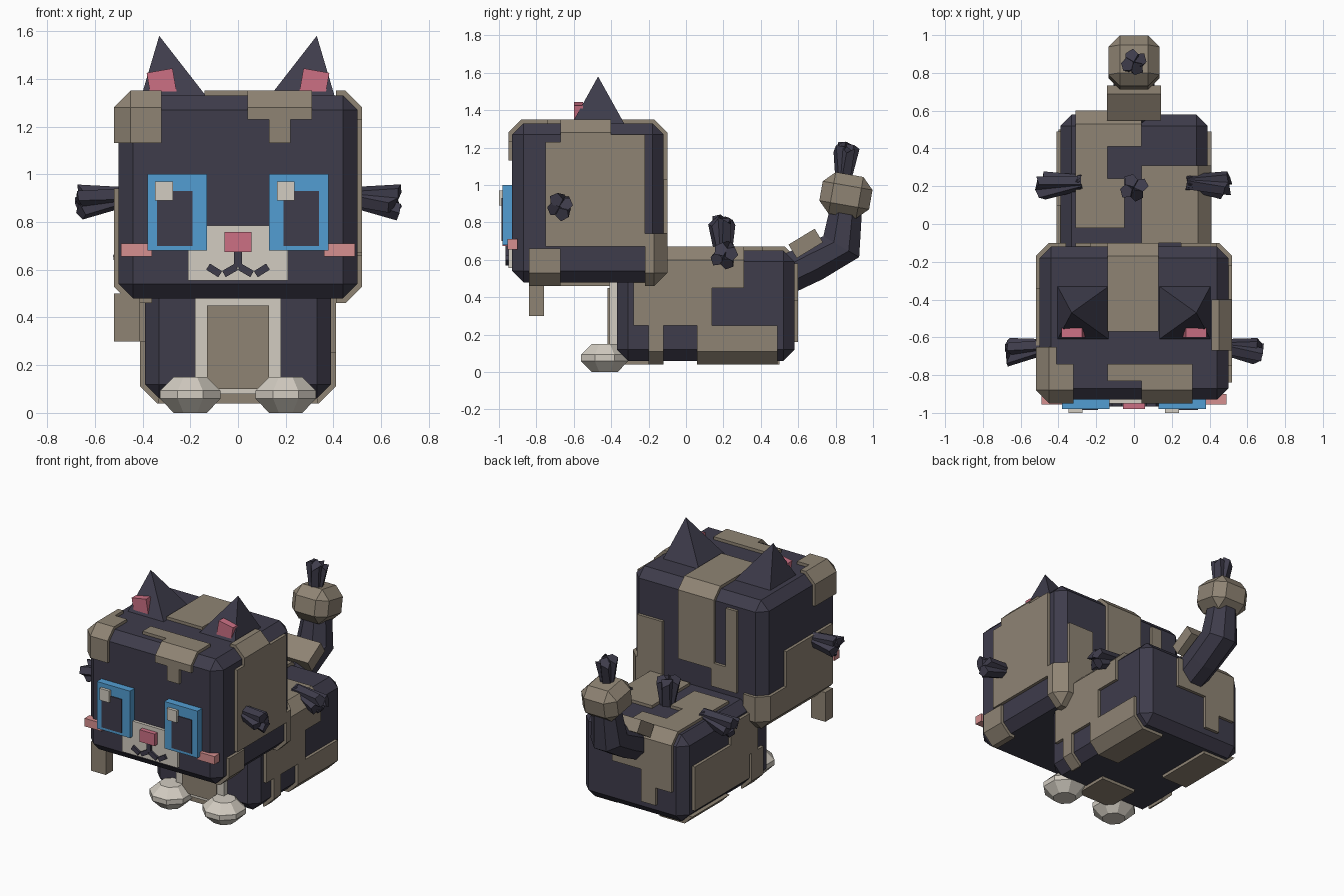
import bpy, bmesh, math, random
from mathutils import Vector, Matrix

random.seed(4)
if "Cube" in bpy.data.objects:
    bpy.data.objects.remove(bpy.data.objects["Cube"])


def material(name, rgb):
    lin = [((c / 255 + 0.055) / 1.055) ** 2.4 for c in rgb] + [1]
    m = bpy.data.materials.new(name)
    m.use_nodes = True
    m.diffuse_color = lin
    m.node_tree.nodes["Principled BSDF"].inputs["Base Color"].default_value = lin
    return m


DARK = material("charcoal fur", (62, 60, 75))
TAN = material("tan patch", (143, 132, 116))
CREAM = material("cream", (210, 204, 193))
BLUE = material("eye blue", (82, 157, 210))
PINK = material("rose pink", (204, 112, 132))
BLUSH = material("blush", (214, 144, 144))


def finish(bm, name, mat):
    bmesh.ops.recalc_face_normals(bm, faces=bm.faces)
    me = bpy.data.meshes.new(name)
    bm.to_mesh(me)
    bm.free()
    me.materials.append(mat)
    ob = bpy.data.objects.new(name, me)
    bpy.context.collection.objects.link(ob)
    return ob


def box_bm(xr, yr, zr, bevel=0):
    bm = bmesh.new()
    bmesh.ops.create_cube(bm, size=1)
    for v in bm.verts:
        v.co = Vector([(r[0] + r[1]) / 2 + c * (r[1] - r[0])
                       for c, r in zip(v.co, (xr, yr, zr))])
    if bevel:
        bmesh.ops.bevel(bm, geom=bm.edges[:], offset=bevel, segments=1, affect='EDGES')
    return bm


def box(name, mat, xr, yr, zr, bevel=0):
    return finish(box_bm(xr, yr, zr, bevel), name, mat)


def turned_box(name, mat, centre, size, axis, angle, bevel=0):
    ob = box(name, mat, *[(-s / 2, s / 2) for s in size], bevel)
    ob.data.transform(Matrix.Translation(centre) @ Matrix.Rotation(math.radians(angle), 4, axis))
    return ob


def patches(name, shell, regions):
    """Thin coat over a bevelled block, cut to box-shaped regions."""
    bm = bmesh.new()
    for region in regions:
        part = box_bm(*[(a - 0.02, b + 0.02) for a, b in shell], 0.07)
        for axis, limits in enumerate(region):
            for limit, side in zip(limits, (-1, 1)):
                no = Vector((0, 0, 0))
                no[axis] = side
                bmesh.ops.bisect_plane(part, geom=part.verts[:] + part.edges[:] + part.faces[:],
                                       plane_co=no * side * limit, plane_no=no, clear_outer=True)
                rim = [e for e in part.edges if e.is_boundary]
                if rim:
                    bmesh.ops.holes_fill(part, edges=rim, sides=0)
        me = bpy.data.meshes.new("tmp")
        part.to_mesh(me)
        part.free()
        bm.from_mesh(me)
        bpy.data.meshes.remove(me)
    finish(bm, name, TAN)


# Head and body blocks
HEAD = ((-0.5, 0.5), (-0.93, -0.12), (0.48, 1.33))
BODY = ((-0.39, 0.39), (-0.37, 0.58), (0.06, 0.65))
box("head", DARK, *HEAD, 0.06)
box("body", DARK, *BODY, 0.06)

# Fur patches: regions are x, y, z ranges, N and P are open ends
N, P = -2, 2
patches("head_patches", HEAD, [
    ((N, -0.32), (N, -0.74), (1.13, P)), ((N, -0.41), (N, -0.65), (1.13, P)),
    ((0.04, 0.31), (N, -0.74), (1.23, P)), ((0.13, 0.22), (N, -0.83), (1.13, P)),
    ((-0.14, 0.1), (-0.83, -0.74), (1.2, P)),
    ((-0.14, 0.13), (-0.57, P), (0.81, P)),
    ((0.25, 0.44), (-0.2, P), (0.6, 1.03)), ((0.25, P), (-0.22, P), (N, 0.74)),
    ((-0.31, -0.23), (-0.2, P), (0.69, 1.25)), ((-0.25, -0.12), (-0.2, P), (0.69, 0.85)),
    ((0.41, P), (-0.58, -0.22), (0.67, 1.27)), ((0.41, P), (-0.75, -0.5), (0.67, 1.23)),
    ((0.41, P), (-0.67, -0.4), (1.2, P)), ((0.41, P), (-0.84, -0.67), (N, 0.66)),
    ((N, -0.41), (-0.84, -0.34), (N, 0.94)), ((N, -0.36), (-0.4, P), (N, 0.7)),
])
patches("body_patches", BODY, [
    ((-0.31, 0.04), (0.41, P), (0.38, P)), ((-0.31, -0.14), (-0.02, 0.45), (0.5, P)),
    ((-0.16, -0.05), (-0.02, 0.24), (0.5, P)), ((0.04, P), (-0.1, 0.31), (0.45, P)),
    ((-0.31, 0.14), (0.5, P), (0.38, 0.58)), ((-0.19, -0.08), (0.5, P), (0.16, 0.45)),
    ((-0.31, -0.1), (0.5, P), (0.28, 0.4)),
    ((0.33, P), (-0.18, 0.14), (0.25, P)), ((0.33, P), (-0.28, 0), (0.25, 0.58)),
    ((0.33, P), (-0.2, -0.12), (N, 0.3)), ((0.18, P), (0.06, 0.49), (N, 0.25)),
    ((N, -0.33), (-0.1, 0.49), (0.14, 0.44)), ((N, -0.33), (-0.19, 0.1), (0.3, 0.58)),
    ((N, -0.15), (0.1, 0.5), (N, 0.1)), ((N, -0.33), (-0.25, -0.12), (N, 0.3)),
])
box("hanging_fur_lock", TAN, (-0.52, -0.41), (-0.84, -0.76), (0.3, 0.5))

# Chest bib
box("chest_bib", CREAM, (-0.18, 0.18), (-0.41, -0.34), (0.08, 0.55))
box("chest_patch", TAN, (-0.13, 0.13), (-0.42, -0.3), (0.1, 0.45))
box("chest_patch_lower", TAN, (-0.13, 0.13), (-0.39, -0.15), (0.04, 0.12))

# Face
box("muzzle", CREAM, (-0.21, 0.21), (-0.95, -0.9), (0.555, 0.785))
box("nose", PINK, (-0.057, 0.057), (-0.98, -0.92), (0.675, 0.757))
box("mouth_stem", DARK, (-0.016, 0.016), (-0.965, -0.94), (0.61, 0.68))
for side, s in (("left", 1), ("right", -1)):
    turned_box(side + "_mouth_inner", DARK, (s * 0.033, -0.953, 0.597), (0.06, 0.024, 0.03), 'Y', s * 30)
    turned_box(side + "_mouth_outer", DARK, (s * 0.1, -0.953, 0.597), (0.06, 0.024, 0.03), 'Y', s * -32)
    box(side + "_eye", BLUE, sorted((s * 0.13, s * 0.38)), (-0.98, -0.9), (0.68, 1.0))
    box(side + "_pupil", DARK, sorted((s * 0.19, s * 0.34)), (-0.986, -0.95), (0.7, 0.93))
    gx = 0.2 if s > 0 else -0.31
    box(side + "_eye_glint", CREAM, (gx - 0.037, gx + 0.037), (-1.0, -0.95), (0.89, 0.97))
    box(side + "_cheek", BLUSH, sorted((s * 0.36, s * 0.49)), (-0.955, -0.9), (0.655, 0.71))

    # Ears: four-sided points leaning outwards
    ear = bmesh.new()
    base = [ear.verts.new((s * x, y, 1.31)) for x, y in
            ((0.12, -0.62), (0.41, -0.62), (0.41, -0.32), (0.12, -0.32))]
    tip = ear.verts.new((s * 0.33, -0.47, 1.58))
    ear.faces.new(base)
    for i in range(4):
        ear.faces.new((base[i], base[(i + 1) % 4], tip))
    finish(ear, side + "_ear", DARK)
    turned_box(side + "_inner_ear", PINK, (s * 0.32, -0.575, 1.385), (0.11, 0.05, 0.1), 'Y', s * 10)

    # Feet: squashed eight-sided pebbles
    foot = bmesh.new()
    for z, d, r1, r2 in ((0.03, 0.06, 0.075, 0.138), (0.0765, 0.033, 0.138, 0.138),
                         (0.121, 0.058, 0.138, 0.075)):
        bmesh.ops.create_cone(foot, segments=8, radius1=r1, radius2=r2, depth=d, cap_ends=True,
                              matrix=Matrix.Translation((s * 0.2, -0.435, z))
                              @ Matrix.Rotation(math.pi / 8, 4, 'Z'))
    finish(foot, side + "_foot", CREAM)


def tube(name, mat, path, radii, sides=8):
    """Faceted tube along a path in the x = 0 plane."""
    bm = bmesh.new()
    pts = [Vector((0, y, z)) for y, z in path]
    rings = []
    for i, p in enumerate(pts):
        t = (pts[min(i + 1, len(pts) - 1)] - pts[max(i - 1, 0)]).normalized()
        side = Vector((1, 0, 0))
        up = side.cross(t)
        angles = [2 * math.pi * (k + 0.5) / sides for k in range(sides)]
        rings.append([bm.verts.new(p + radii[i] * (side * math.cos(a) + up * math.sin(a)))
                      for a in angles])
    bm.faces.new(rings[0])
    bm.faces.new(rings[-1])
    for a, b in zip(rings, rings[1:]):
        for k in range(sides):
            j = (k + 1) % sides
            bm.faces.new((a[k], a[j], b[j], b[k]))
    return finish(bm, name, mat)


# Tail
tube("tail", DARK, ((0.5, 0.5), (0.68, 0.59), (0.83, 0.67), (0.86, 0.9)), (0.11, 0.115, 0.12, 0.09))
tube("tail_band", TAN, ((0.57, 0.645), (0.71, 0.73)), (0.06, 0.06), 4).data.transform(
    Matrix.Diagonal((3.4, 1, 1, 1)))
turned_box("tail_block", TAN, (0, 0.855, 0.945), (0.27, 0.27, 0.225), 'X', -10, 0.06)


def tuft(name, base, tip):
    """Bundle of flaring shards with ragged ends."""
    base, tip = Vector(base), Vector(tip)
    turn = (tip - base).to_track_quat('Z', 'Y').to_matrix().to_4x4()
    length = (tip - base).length
    bm = bmesh.new()
    for k in range(4):
        lean = (Matrix.Rotation(k * math.pi / 2 + 0.4, 4, 'Z') @ Matrix.Rotation(0.2, 4, 'X')
                @ Matrix.Translation((0, 0, length / 2)))
        made = bmesh.ops.create_cone(bm, segments=5, radius1=0.042, radius2=0.038, depth=length,
                                     cap_ends=True)["verts"]
        for v in made:
            if v.co.z > 0:
                v.co.z -= random.uniform(0, 0.05)
            v.co = Matrix.Translation(base) @ turn @ lean @ v.co
    finish(bm, name, DARK)


# Fur tufts
for side, s in (("left", 1), ("right", -1)):
    tuft(side + "_cheek_tuft", (s * 0.47, -0.65, 0.905), (s * 0.69, -0.68, 0.88))
    tuft(side + "_back_tuft", (s * 0.28, 0.22, 0.66), (s * 0.52, 0.2, 0.61))
tuft("middle_back_tuft", (0, 0.2, 0.6), (0, 0.19, 0.84))
tuft("tail_tuft", (0, 0.84, 1.02), (0, 0.86, 1.23))
